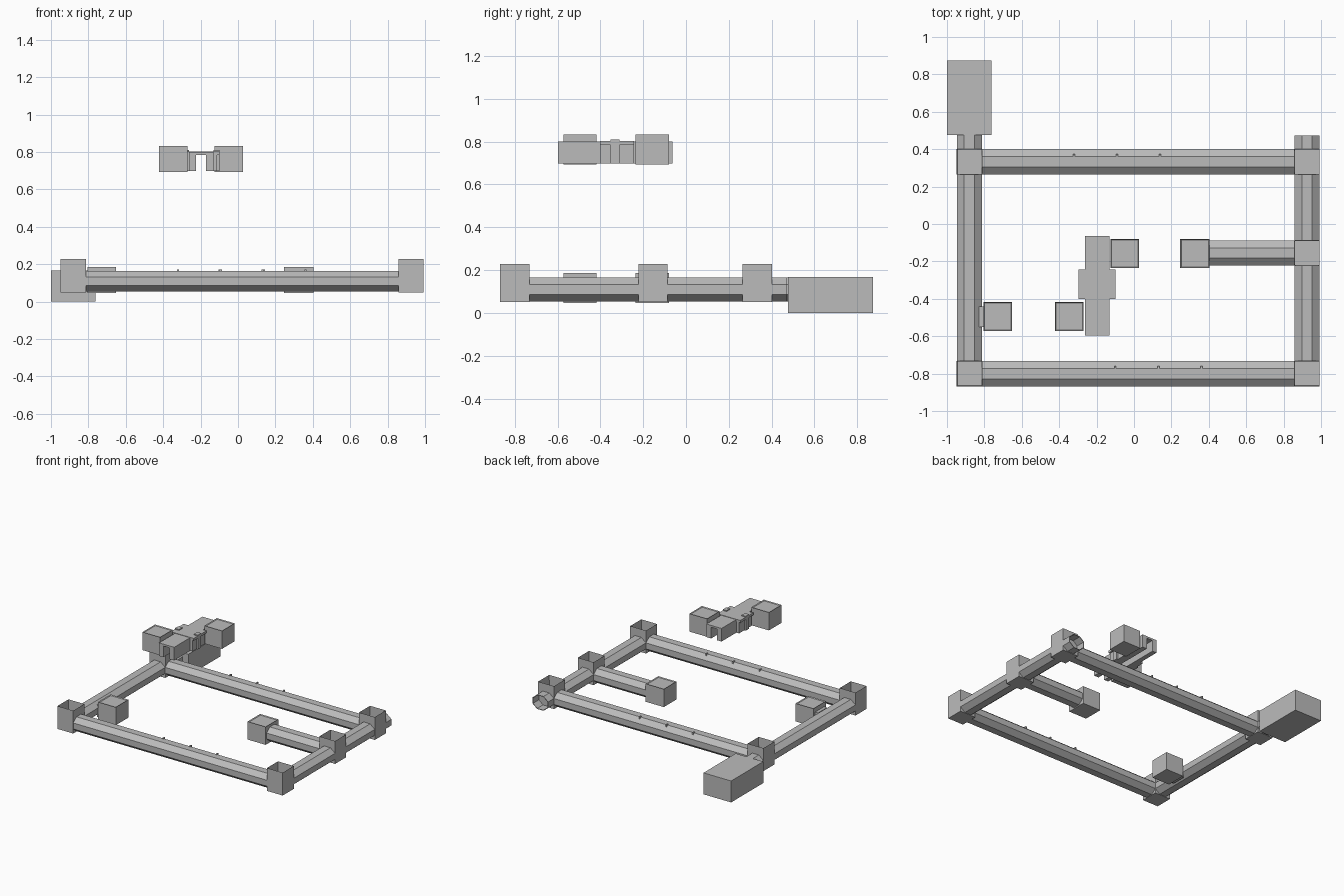
import bpy, bmesh, math
from mathutils import Matrix, Vector

if "Cube" in bpy.data.objects:
    bpy.data.objects.remove(bpy.data.objects["Cube"])

grey = bpy.data.materials.new("concrete grey")
grey.use_nodes = True
tone = (0.5, 0.5, 0.5, 1)
grey.diffuse_color = tone
grey.node_tree.nodes["Principled BSDF"].inputs["Base Color"].default_value = tone


def finish(name, bm):
    bmesh.ops.recalc_face_normals(bm, faces=bm.faces)
    mesh = bpy.data.meshes.new(name)
    bm.to_mesh(mesh)
    bm.free()
    mesh.materials.append(grey)
    obj = bpy.data.objects.new(name, mesh)
    bpy.context.collection.objects.link(obj)
    return obj


def cuboid(bm, x, y, z):
    """Add a box from three (low, high) ranges."""
    centre = Vector([(a + b) / 2 for a, b in (x, y, z)])
    size = [b - a for a, b in (x, y, z)]
    matrix = Matrix.Translation(centre) @ Matrix.Diagonal((*size, 1))
    return bmesh.ops.create_cube(bm, size=1, matrix=matrix)


def block(name, *ranges):
    bm = bmesh.new()
    cuboid(bm, *ranges)
    return finish(name, bm)


def open_room(name, x, y, z, wall=0.005, depth=None):
    """Box whose top is inset and pushed down to leave thin walls."""
    bm = bmesh.new()
    cuboid(bm, x, y, z)
    top = max(bm.faces, key=lambda f: f.calc_center_median().z)
    bmesh.ops.inset_region(bm, faces=[top], thickness=wall)
    drop = depth or (z[1] - z[0] - wall)
    bmesh.ops.translate(bm, verts=top.verts, vec=(0, 0, -drop))
    return finish(name, bm)


def tunnel(name, start, end, width=0.135, low=0.053, high=0.165):
    """Hollow eight-sided tube laid along x or y."""
    a, b = Vector((*start, 0)), Vector((*end, 0))
    side = (b - a).normalized().cross(Vector((0, 0, 1)))
    mid, half_h = (low + high) / 2, (high - low) / 2
    bm = bmesh.new()
    rings = []
    for p, scale in ((a, 1), (b, 1), (b, 0.92), (a, 0.92)):
        ring = []
        for i in range(8):
            t = math.radians(22.5 + 45 * i)
            grow = scale / math.cos(math.radians(22.5))
            ring.append(bm.verts.new(p + side * (math.cos(t) * grow * width / 2)
                        + Vector((0, 0, mid + math.sin(t) * grow * half_h))))
        rings.append(ring)
    for r in range(4):
        one, two = rings[r], rings[(r + 1) % 4]
        for i in range(8):
            j = (i + 1) % 8
            bm.faces.new((one[i], one[j], two[j], two[i]))
    return finish(name, bm)


LEFT, RIGHT = -0.88, 0.925
FRONT, MIDDLE, BACK = -0.8, -0.155, 0.333

# Open-topped junction rooms
for name, x, y in (("front_right_room", LEFT, FRONT), ("back_right_room", LEFT, BACK),
                   ("front_left_room", RIGHT, FRONT), ("back_left_room", RIGHT, BACK),
                   ("middle_left_room", RIGHT, MIDDLE)):
    open_room(name, (x - 0.068, x + 0.068), (y - 0.068, y + 0.068), (0.05, 0.228))

# Tunnels between the rooms
edge = 0.067
tunnel("front_tunnel", (LEFT + edge, FRONT), (RIGHT - edge, FRONT))
tunnel("back_tunnel", (LEFT + edge, BACK), (RIGHT - edge, BACK))
tunnel("right_tunnel", (LEFT, FRONT + edge), (LEFT, BACK - edge))
tunnel("left_front_tunnel", (RIGHT, FRONT + edge), (RIGHT, MIDDLE - edge))
tunnel("left_back_tunnel", (RIGHT, MIDDLE + edge), (RIGHT, BACK - edge))
tunnel("branch_tunnel", (0.4, MIDDLE), (RIGHT - edge, MIDDLE))
tunnel("exit_tunnel_right", (LEFT, BACK + edge), (LEFT, 0.48))
tunnel("exit_tunnel_left", (RIGHT, BACK + edge), (RIGHT, 0.472))

# Large hall and its neighbours
block("large_hall", (-1, -0.762), (0.477, 0.873), (0, 0.167))
open_room("branch_room", (0.247, 0.403), (-0.235, -0.08), (0.045, 0.185), 0.008, 0.006)
open_room("side_room", (-0.805, -0.652), (-0.573, -0.418), (0.045, 0.185), 0.008, 0.006)
block("side_room_door", (-0.83, -0.8), (-0.55, -0.44), (0.053, 0.15))

# Raised rooms
open_room("raised_front_room", (-0.422, -0.27), (-0.573, -0.418), (0.692, 0.832), 0.008, 0.006)
open_room("raised_back_room", (-0.125, 0.027), (-0.235, -0.08), (0.692, 0.832), 0.008, 0.006)

# Raised corridor with an open passage along its length
bm = bmesh.new()
corridor = (-0.597, -0.063)
cuboid(bm, (-0.262, -0.225), corridor, (0.698, 0.8))
cuboid(bm, (-0.172, -0.132), corridor, (0.698, 0.8))
cuboid(bm, (-0.225, -0.172), corridor, (0.785, 0.8))
finish("raised_corridor", bm)

# Crossing in the middle of the corridor
bm = bmesh.new()
cuboid(bm, (-0.298, -0.1), (-0.402, -0.243), (0.785, 0.803))
for low, high in ((-0.285, -0.225), (-0.172, -0.112)):
    cuboid(bm, (low, high), (-0.4, -0.245), (0.698, 0.79))
for low, high in ((-0.298, -0.262), (-0.132, -0.1)):
    cuboid(bm, (low, high), (-0.352, -0.31), (0.698, 0.81))
finish("corridor_crossing", bm)

# Small lamps along the tunnel roofs
for name, y, spots in (("front_lamp", FRONT, (-0.1, 0.13, 0.36)),
                       ("back_lamp", BACK, (-0.32, -0.09, 0.14))):
    for x in spots:
        block(name, (x - 0.005, x + 0.005), (y + 0.02, y + 0.04), (0.155, 0.172))
